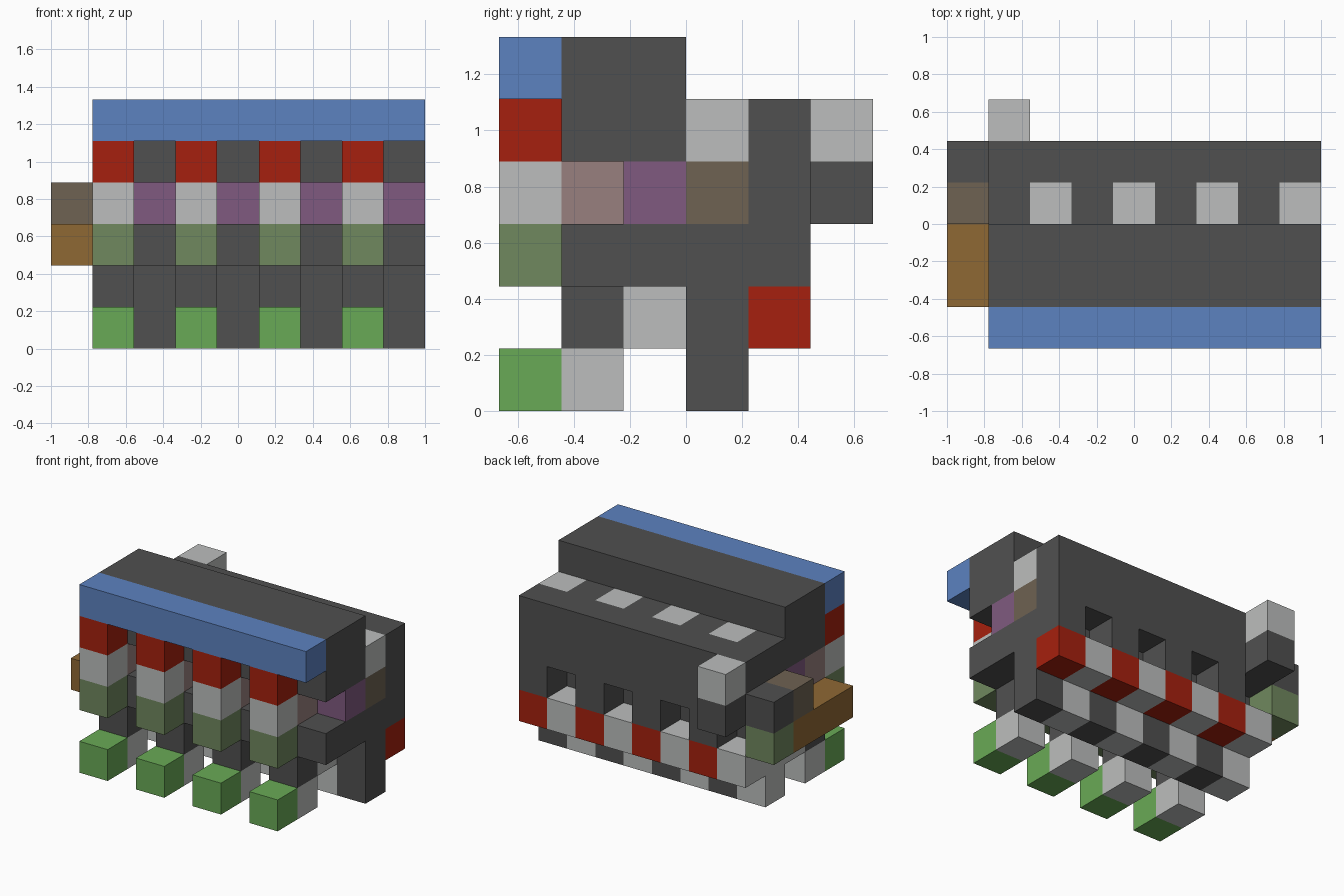
import bpy
import bmesh
from mathutils import Matrix, Vector

cube = bpy.data.objects.get("Cube")
if cube:
    bpy.data.objects.remove(cube, do_unlink=True)

U = 2 / 9                          # size of one block
ORIGIN = Vector((-1, -3 * U, 0))   # low corner of the block grid
ODD = range(1, 9, 2)
EVEN = range(2, 9, 2)


def linear(c):
    c /= 255
    return c / 12.92 if c <= 0.04045 else ((c + 0.055) / 1.055) ** 2.4


def material(name, r, g, b):
    mat = bpy.data.materials.new(name)
    color = (linear(r), linear(g), linear(b), 1)
    mat.diffuse_color = color
    mat.use_nodes = True
    bsdf = mat.node_tree.nodes["Principled BSDF"]
    bsdf.inputs["Base Color"].default_value = color
    bsdf.inputs["Roughness"].default_value = 0.8
    return mat


DARK = material("charcoal", 80, 80, 80)
LIGHT = material("light grey", 188, 190, 189)
BLUE = material("blue", 92, 130, 192)
RED = material("red", 166, 32, 14)
GREEN = material("green", 105, 170, 86)
OLIVE = material("olive green", 112, 136, 94)
PURPLE = material("purple", 128, 90, 128)
PINK = material("dusty pink", 152, 128, 126)
BROWN = material("ochre brown", 143, 104, 52)
TAUPE = material("taupe", 110, 98, 82)


def blocks(name, mat, columns, rows, layers, width=1):
    """One box per column; rows and layers are (first, last) grid indices."""
    bm = bmesh.new()
    for i in columns:
        low = Vector((i, rows[0], layers[0])) * U
        size = Vector((width, rows[1] - rows[0] + 1, layers[1] - layers[0] + 1)) * U
        place = Matrix.Translation(ORIGIN + low + size / 2)
        bmesh.ops.create_cube(bm, size=1, matrix=place @ Matrix.Diagonal(size.to_4d()))
    mesh = bpy.data.meshes.new(name)
    bm.to_mesh(mesh)
    bm.free()
    mesh.materials.append(mat)
    obj = bpy.data.objects.new(name, mesh)
    bpy.context.collection.objects.link(obj)
    return obj


# Main body, running the full length
blocks("top_front_bar", BLUE, [1], (0, 0), (5, 5), 8)
blocks("upper_body", DARK, [1], (1, 2), (4, 5), 8)
blocks("lower_body", DARK, [1], (1, 3), (2, 2), 8)
blocks("inner_front_beam", PURPLE, [1], (2, 2), (3, 3), 8)
blocks("inner_back_beam", TAUPE, [0], (3, 3), (3, 3), 9)
blocks("back_wall_lower", DARK, [0], (4, 4), (3, 3), 9)
blocks("back_wall_upper", DARK, [1], (4, 4), (4, 4), 8)
blocks("back_wall_teeth", DARK, EVEN, (4, 4), (2, 2))

# Alternating blocks on the rear ledge
blocks("ledge_dark_blocks", DARK, ODD, (3, 3), (4, 4))
blocks("ledge_light_blocks", LIGHT, EVEN, (3, 3), (4, 4))

# Hanging front columns
blocks("column_tops", RED, ODD, (0, 0), (4, 4))
blocks("column_middles", LIGHT, ODD, (0, 0), (3, 3))
blocks("column_bottoms", OLIVE, ODD, (0, 0), (2, 2))
blocks("column_links", PINK, ODD, (1, 1), (3, 3))

# Front feet and their supports
blocks("front_toes", GREEN, ODD, (0, 0), (0, 0))
blocks("front_feet", LIGHT, ODD, (1, 1), (0, 0))
blocks("front_shins", DARK, ODD, (1, 1), (1, 1))
blocks("under_beams", LIGHT, ODD, (2, 4), (1, 1))

# Rear legs and lower back edge
blocks("rear_dark_legs", DARK, EVEN, (3, 3), (0, 1))
blocks("rear_light_feet", LIGHT, ODD, (3, 3), (0, 0))
blocks("back_edge_red_blocks", RED, EVEN, (4, 4), (1, 1))

# Side arm and back post
blocks("side_arm", BROWN, [0], (1, 3), (2, 2))
blocks("side_arm_end", OLIVE, [0], (4, 4), (2, 2))
blocks("back_post_base", DARK, [1], (5, 5), (3, 3))
blocks("back_post_cap", LIGHT, [1], (5, 5), (4, 4))
